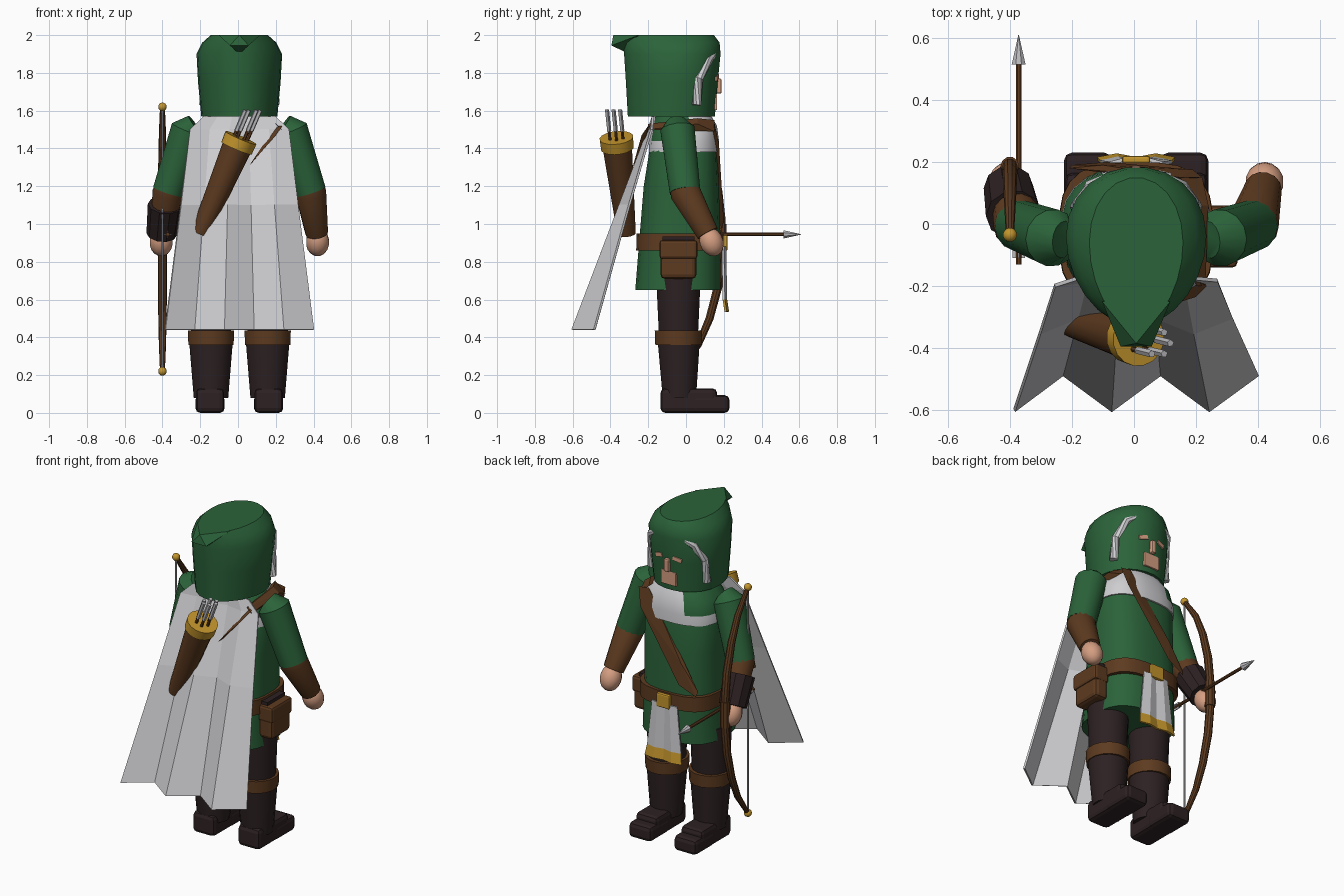
import bpy, bmesh, math
from mathutils import Vector

cube = bpy.data.objects.get("Cube")
if cube:
    bpy.data.objects.remove(cube, do_unlink=True)

CX = 0.007  # body centre line


def material(name, rgb):
    m = bpy.data.materials.new(name)
    m.use_nodes = True
    m.diffuse_color = (*rgb, 1)
    m.node_tree.nodes["Principled BSDF"].inputs["Base Color"].default_value = (*rgb, 1)
    return m


GREEN = material("forest green", (0.024, 0.125, 0.042))
BROWN = material("leather brown", (0.11, 0.043, 0.014))
DARK = material("dark leather", (0.026, 0.015, 0.016))
SKIN = material("skin", (0.66, 0.34, 0.22))
WHITE = material("pale cloth", (0.62, 0.62, 0.64))
GOLD = material("gold", (0.55, 0.3, 0.025))
STEEL = material("steel grey", (0.5, 0.5, 0.52))


def finish(name, bm, mats, smooth=True):
    bmesh.ops.recalc_face_normals(bm, faces=bm.faces)
    mesh = bpy.data.meshes.new(name)
    bm.to_mesh(mesh)
    bm.free()
    ob = bpy.data.objects.new(name, mesh)
    bpy.context.collection.objects.link(ob)
    for m in mats if isinstance(mats, list) else [mats]:
        mesh.materials.append(m)
    if smooth:
        bpy.ops.object.select_all(action="DESELECT")
        ob.select_set(True)
        bpy.context.view_layer.objects.active = ob
        bpy.ops.object.shade_smooth_by_angle(angle=math.radians(35))
    return ob


def skin_rings(rings, caps=True):
    bm = bmesh.new()
    rows = [[bm.verts.new(p) for p in r] for r in rings]
    n = len(rows[0])
    for a, b in zip(rows, rows[1:]):
        for i in range(n):
            j = (i + 1) % n
            bm.faces.new((a[i], a[j], b[j], b[i]))
    if caps:
        bm.faces.new(rows[0])
        bm.faces.new(rows[-1])
    return bm


def loft(rings, n=24, power=1.0, taper=0.0, cx=CX, caps=True):
    """Rings are (z, half width, back y, front y)."""
    def spow(v):
        return math.copysign(abs(v) ** power, v)
    out = []
    for z, hx, y0, y1 in rings:
        ring = []
        for i in range(n):
            a = math.tau * (i + 0.5) / n
            s, c = spow(math.sin(a)), spow(math.cos(a))
            ring.append((cx + hx * c * (1 + taper * s), (y0 + y1) / 2 + s * (y1 - y0) / 2, z))
        out.append(ring)
    return skin_rings(out, caps)


def tube(name, pts, radii, mat, n=12, ref=(1, 0, 0)):
    pts, rings = [Vector(p) for p in pts], []
    for i, p in enumerate(pts):
        t = (pts[min(i + 1, len(pts) - 1)] - pts[max(i - 1, 0)]).normalized()
        u = Vector(ref).cross(t).normalized()
        w = t.cross(u)
        rings.append([p + radii[i] * (u * math.cos(math.tau * (k + .5) / n) + w * math.sin(math.tau * (k + .5) / n))
                      for k in range(n)])
    return finish(name, skin_rings(rings), mat)


def box(name, loc, size, mat, bevel=0.0, rot=(0, 0, 0)):
    bm = bmesh.new()
    bmesh.ops.create_cube(bm, size=1)
    bmesh.ops.scale(bm, vec=size, verts=bm.verts)
    ob = finish(name, bm, mat, False)
    ob.location, ob.rotation_euler = loc, rot
    if bevel:
        mod = ob.modifiers.new("bevel", "BEVEL")
        mod.width, mod.segments = bevel, 2
    return ob


def ball(name, loc, scale, mat, rot=(0, 0, 0)):
    bm = bmesh.new()
    bmesh.ops.create_uvsphere(bm, u_segments=14, v_segments=9, radius=1)
    bmesh.ops.scale(bm, vec=scale, verts=bm.verts)
    ob = finish(name, bm, mat)
    ob.location, ob.rotation_euler = loc, rot


def hull(name, pts, mat):
    bm = bmesh.new()
    for p in pts:
        bm.verts.new(p)
    bmesh.ops.convex_hull(bm, input=bm.verts)
    return finish(name, bm, mat, False)


def sheet(name, rows, mats, thick):
    bm = bmesh.new()
    grid = [[bm.verts.new(p) for p in r] for r in rows]
    for k, (a, b) in enumerate(zip(grid, grid[1:])):
        for i in range(len(a) - 1):
            f = bm.faces.new((a[i], a[i + 1], b[i + 1], b[i]))
            f.material_index = min(k, len(mats) - 1)
    ob = finish(name, bm, mats, False)
    mod = ob.modifiers.new("thickness", "SOLIDIFY")
    mod.thickness, mod.offset = thick, 0


# Hood with its flat crown and drooping point
finish("hood", loft([(1.57, .2, -.31, .155), (1.75, .217, -.32, .17), (1.9, .225, -.33, .185),
                     (1.96, .195, -.332, .18), (2.0, .15, -.33, .15)], taper=0.12), GREEN)
hull("hood_point", [(CX + x, y, z) for x, y, z in
     [(-.11, -.25, 2), (.11, -.25, 2), (0, -.385, 2), (-.05, -.395, 1.945), (.05, -.395, 1.945), (0, -.3, 1.9)]], GREEN)

# Face showing through the hood, and curved side ornaments
box("nose", (CX, .168, 1.73), (.032, .04, .08), SKIN, .008)
box("mouth_area", (CX, .153, 1.645), (.105, .024, .085), SKIN, .004)
for s, side in ((1, "left"), (-1, "right")):
    box(side + "_eye_area", (CX + s * .062, .164, 1.775), (.055, .012, .024), SKIN, 0, (0, s * .25, -s * .2))
    tube(side + "_hood_ornament", [(CX + s * x, y, z) for x, y, z in
         [(.1, .145, 1.9), (.145, .12, 1.87), (.178, .065, 1.77), (.19, .055, 1.63)]],
         [.016, .024, .026, .024], WHITE, 8, (0, 0.3, 1))

# Tunic and shoulder mantle
finish("tunic", loft([(.65, .25, -.27, .185), (.9, .235, -.25, .185), (1.2, .235, -.225, .175),
                      (1.42, .235, -.19, .165), (1.53, .2, -.16, .14), (1.58, .12, -.12, .1)], power=.75), GREEN)
bm = loft([(1.38, .243, -.198, .178), (1.44, .24, -.195, .176), (1.52, .215, -.18, .165),
           (1.58, .15, -.17, .13)], power=.8)
for f in bm.faces:
    c = f.calc_center_median()
    f.material_index = int(c.z > 1.44 and ((c.x < -.07 and c.y > .02) or (abs(c.x) > .1 and c.y < .02)))
finish("shoulder_mantle", bm, [WHITE, GREEN])

# Belt, buckle, pouch and hanging cloth
finish("belt", loft([(.86, .25, -.265, .2), (.95, .248, -.262, .2)], power=.65), BROWN)
box("buckle", (CX, .207, .9), (.09, .025, .085), GOLD, .008)
box("pouch", (.28, -.04, .81), (.09, .19, .2), BROWN, .022)
box("pouch_flap", (.283, -.04, .865), (.1, .2, .1), BROWN, .015)
box("pouch_loop", (.265, -.04, .925), (.05, .17, .02), DARK)
folds = [-1, -.5, 0, .5, 1]
sheet("front_cloth", [[(CX + k * w, y + .012 * (i % 2), z) for i, k in enumerate(folds)]
      for z, w, y in ((.88, .085, .195), (.6, .115, .2), (.535, .125, .21))], [WHITE, GOLD], .012)

# Legs, boots and arms
for s, side in ((1, "left"), (-1, "right")):
    lx = CX + s * .15
    finish(side + "_trouser", loft([(.4, .108, -.145, .065), (.72, .118, -.16, .08)], 16, cx=lx), DARK)
    finish(side + "_boot", loft([(.08, .093, -.125, .055), (.38, .118, -.152, .075)], 16, cx=lx), DARK)
    finish(side + "_boot_cuff", loft([(.36, .122, -.165, .085), (.435, .125, -.168, .088)], 16, cx=lx), BROWN)
    box(side + "_foot", (lx + s * .005, .015, .065), (.15, .3, .13), DARK, .025)
    box(side + "_toe", (lx + s * .005, .13, .047), (.155, .2, .094), DARK, .025)
    shoulder, elbow, wrist = [(CX + s * x, y, z) for x, y, z in
                              ((.27, -.045, 1.5), (.377, -.005, 1.17), (.41, .115, .95))]
    tube(side + "_sleeve", [(CX + s * .235, -.05, 1.525), shoulder, elbow], [.06, .093, .083], GREEN, 14)
    tube(side + "_bracer", [(CX + s * .373, -.015, 1.2), elbow, wrist], [.075, .083, .06], BROWN, 14)
    ball(side + "_hand", (CX + s * .414, .135, .905), (.062, .062, .078), SKIN, (.4, 0, 0))
tube("bow_arm_glove", [(-.388, .03, 1.1), (-.405, .12, .945)], [.09, .08], DARK, 10)

# Pleated cape
stations = range(6)
sheet("cape", [[(CX + (i / 2.5 - 1) * w, y + (d if i % 2 else -d), z) for i in stations]
      for z, w, y, d in ((1.57, .19, -.175, .0), (1.5, .262, -.19, .008), (1.1, .31, -.325, .025),
                         (.44, .393, -.543, .058))], [WHITE], .012)

# Diagonal strap: front run, shoulder run and back tail
hull("strap_front", [(.15, .15, 1.54), (.22, .15, 1.53), (.19, .175, 1.42), (-.09, .2, 1.02),
                     (-.2, .19, .97), (-.21, .18, 1.0), (-.1, .19, 1.15), (.1, .14, 1.45)], BROWN)
hull("strap_shoulder", [(.15, .15, 1.55), (.22, .15, 1.49), (.2, .06, 1.56), (.2, -.2, 1.53),
                        (.23, -.2, 1.5), (.24, .06, 1.53)], BROWN)
hull("strap_back", [(.2, -.18, 1.52), (.235, -.2, 1.52), (.2, -.235, 1.47), (.06, -.28, 1.31), (.07, -.24, 1.32)], BROWN)

# Quiver with spare arrows
base, mouth = Vector((-.2, -.315, .95)), Vector((.0, -.365, 1.42))
axis = (mouth - base).normalized()
tube("quiver", [base, mouth], [.05, .08], BROWN, 14)
tube("quiver_rim", [mouth - axis * .02, mouth + axis * .04], [.088, .09], GOLD, 16)
for k in range(6):
    a = math.tau * k / 6
    foot = mouth + Vector((.04 * math.cos(a), .04 * math.sin(a), 0))
    tube("spare_arrow", [foot, foot + axis * .1], [.009] * 2, BROWN, 6)
    tube("spare_fletching", [foot + axis * .08, foot + axis * .2], [.012] * 2, STEEL, 5)

# Bow, string and nocked arrow
BX = -.4
tips = [(BX, -.035, .22), (BX, -.035, 1.62)]
profile = [(.7, -.035, .013), (.56, .065, .019), (.42, .125, .022), (.25, .17, .024), (.1, .187, .024)]
limb = [(BX, y, .92 - d) for d, y, r in profile] + [(BX, y, .92 + d) for d, y, r in reversed(profile)]
widths = [r for d, y, r in profile]
tube("bow", limb, widths + widths[::-1], BROWN, 10)
tube("bow_grip", [(BX, .187, .84), (BX, .187, 1.0)], [.03] * 2, BROWN, 10)
tube("bow_string", tips, [.006] * 2, STEEL, 6)
for t in tips:
    ball("bow_tip", t, (.023,) * 3, GOLD)
AX, AZ = -.372, .945
tube("arrow_shaft", [(AX, -.13, AZ), (AX, .53, AZ)], [.01] * 2, BROWN, 8)
tube("arrow_head", [(AX, .515, AZ), (AX, .61, AZ)], [.024, .001], STEEL, 8)
for r in (0, math.pi / 2):
    box("arrow_fletching", (AX, -.08, AZ), (.04, .06, .005), STEEL, 0, (0, r, 0))
